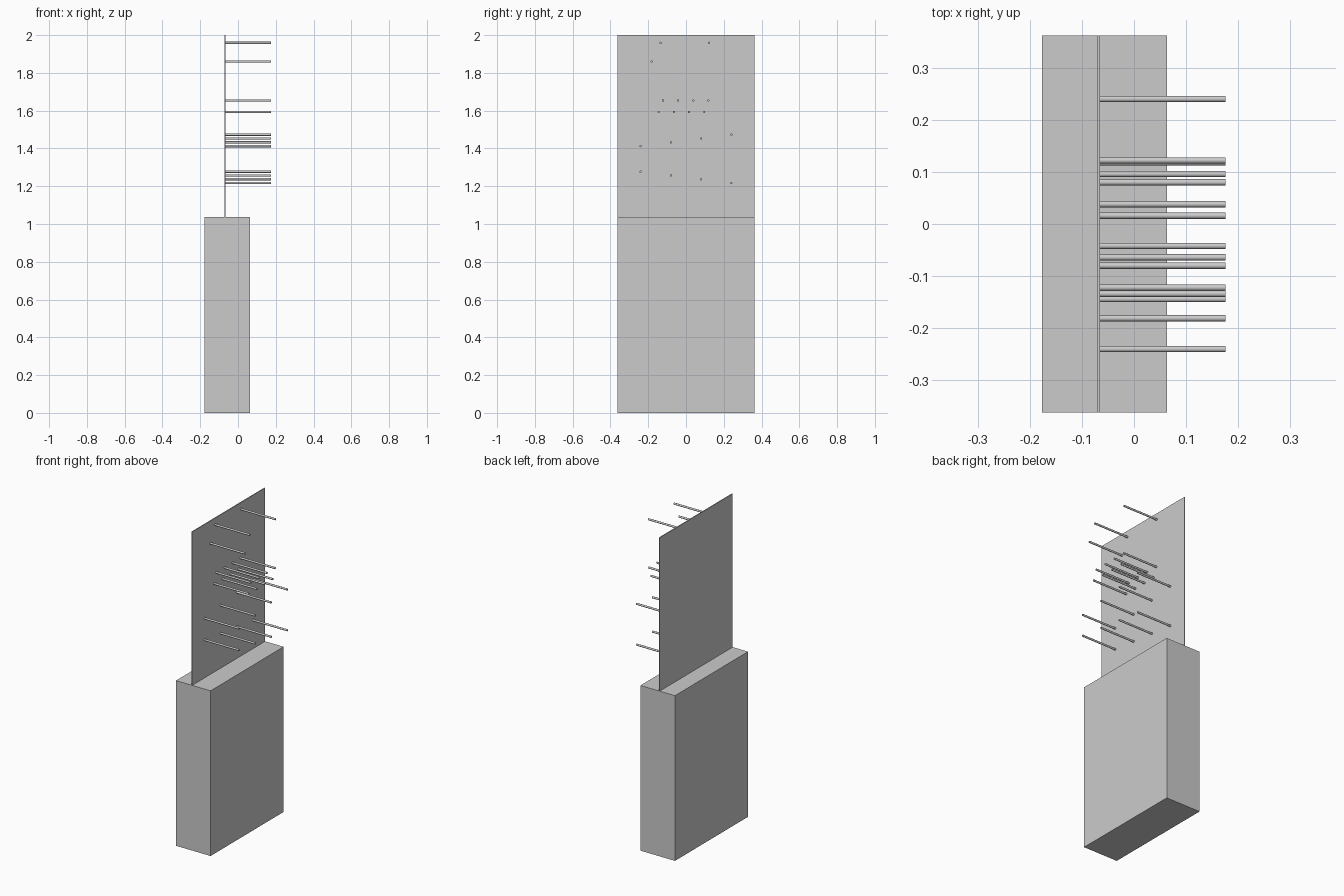
import bpy
import math

cube = bpy.data.objects.get("Cube")
if cube:
    bpy.data.objects.remove(cube, do_unlink=True)

grey = bpy.data.materials.new("plain grey")
grey.use_nodes = True
colour = (0.6, 0.6, 0.6, 1)
grey.diffuse_color = colour
grey.node_tree.nodes["Principled BSDF"].inputs["Base Color"].default_value = colour

HALF_WIDTH = 0.362
BASE_TOP = 1.037
PANEL_FACE = -0.065
PEG_END = 0.176
PEG_RADIUS = 0.006


def box(name, x0, x1, z0, z1):
    bpy.ops.mesh.primitive_cube_add(size=1, location=((x0 + x1) / 2, 0, (z0 + z1) / 2))
    obj = bpy.context.object
    obj.name = name
    obj.scale = (x1 - x0, 2 * HALF_WIDTH, z1 - z0)
    bpy.ops.object.transform_apply(location=False, rotation=False, scale=True)
    obj.data.materials.append(grey)


def peg(name, y, z):
    bpy.ops.mesh.primitive_cylinder_add(
        vertices=24, radius=PEG_RADIUS, depth=PEG_END - PANEL_FACE,
        location=((PANEL_FACE + PEG_END) / 2, y, z), rotation=(0, math.pi / 2, 0))
    obj = bpy.context.object
    obj.name = name
    obj.data.materials.append(grey)
    bpy.ops.object.shade_smooth_by_angle()


def peg_row(name, y, z, step_y, step_z=0, count=4):
    for i in range(count):
        peg(f"{name}_{i + 1}", y + i * step_y, z + i * step_z)


# Thick base block and the thin upright panel on it
box("base_block", -0.177, 0.063, 0, BASE_TOP)
box("peg_panel", -0.071, PANEL_FACE, BASE_TOP, 2)

# Single pegs near the top
peg_row("top_peg", -0.134, 1.959, 0.256, count=2)
peg("offset_peg", -0.181, 1.86)

# Two level rows in the middle
peg_row("upper_middle_peg", -0.122, 1.654, 0.08)
peg_row("lower_middle_peg", -0.144, 1.593, 0.08)

# Two slanted rows that spread apart
peg_row("rising_peg", -0.24, 1.412, 0.16, 0.0203)
peg_row("falling_peg", -0.24, 1.277, 0.16, -0.02)
